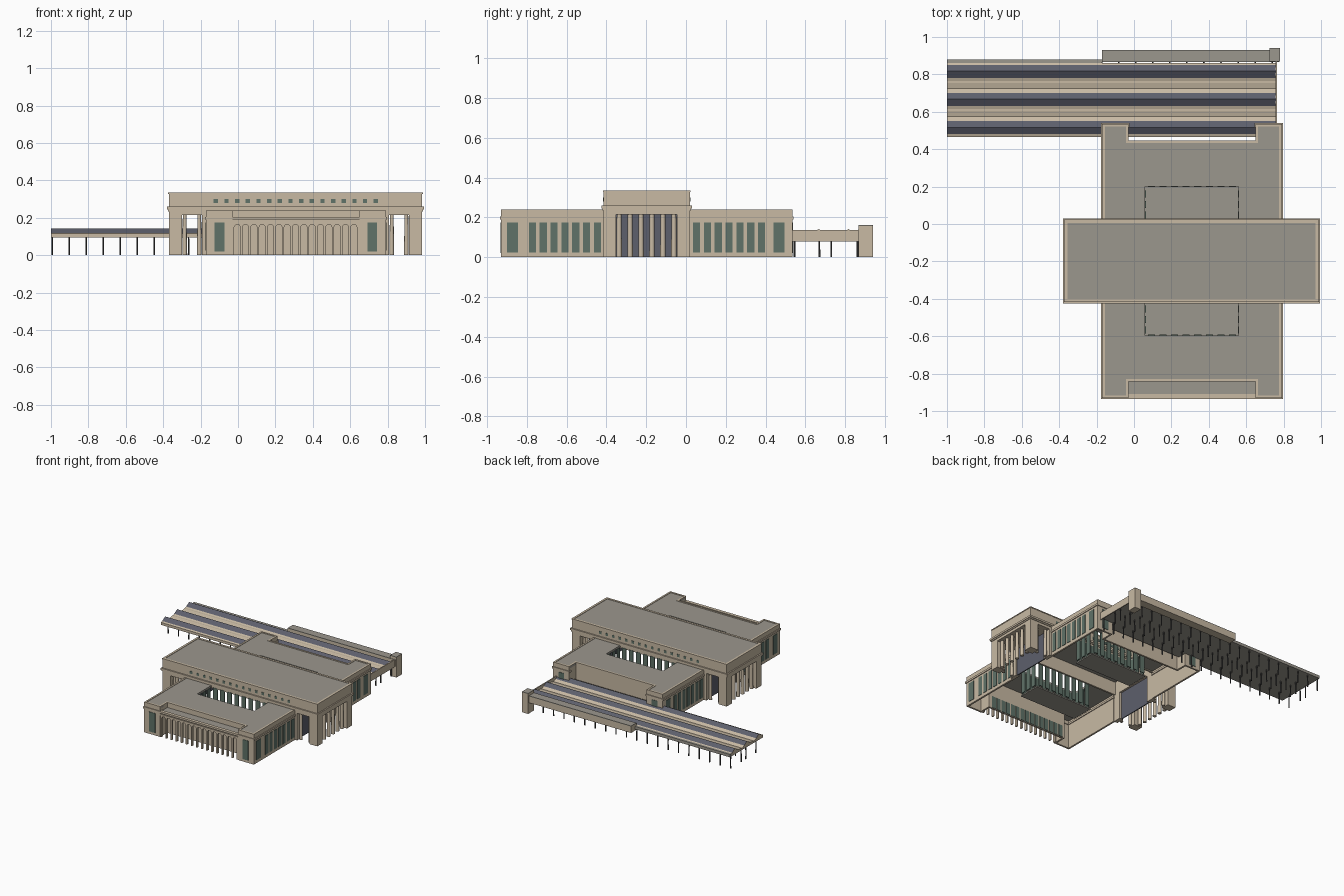
import bpy, bmesh, math
from mathutils import Matrix, Vector

cube = bpy.data.objects.get("Cube")
if cube:
    bpy.data.objects.remove(cube, do_unlink=True)


def material(name, rgb):
    m = bpy.data.materials.new(name)
    m.use_nodes = True
    m.diffuse_color = (*rgb, 1)
    m.node_tree.nodes["Principled BSDF"].inputs["Base Color"].default_value = (*rgb, 1)
    return m


STONE = material("warm limestone", (0.58, 0.49, 0.37))
ROOF = material("grey roof", (0.33, 0.31, 0.27))
GLASS = material("green glass", (0.115, 0.17, 0.14))
SLATE = material("blue slate", (0.11, 0.115, 0.15))
IRON = material("dark iron", (0.06, 0.06, 0.06))


def finish(name, bm, *mats):
    me = bpy.data.meshes.new(name)
    bmesh.ops.recalc_face_normals(bm, faces=bm.faces)
    bm.to_mesh(me)
    bm.free()
    for m in mats:
        me.materials.append(m)
    ob = bpy.data.objects.new(name, me)
    bpy.context.collection.objects.link(ob)
    return ob


def boxes(name, mat, *bounds):
    """One object from boxes given as (x0, x1, y0, y1, z0, z1)."""
    bm = bmesh.new()
    for x0, x1, y0, y1, z0, z1 in bounds:
        mid = Vector((x0 + x1, y0 + y1, z0 + z1)) / 2
        size = Matrix.Diagonal((x1 - x0, y1 - y0, z1 - z0, 1))
        bmesh.ops.create_cube(bm, size=1, matrix=Matrix.Translation(mid) @ size)
    return finish(name, bm, mat)


def frame(x0, x1, y0, y1, hole, z0, z1):
    """Four boxes around a rectangular hole."""
    a, b, c, d = hole
    return [(x0, a, y0, y1, z0, z1), (b, x1, y0, y1, z0, z1),
            (a, b, y0, c, z0, z1), (a, b, d, y1, z0, z1)]


def prism(name, pts, axis, start, length, *mats):
    """Extrude a profile along x or y."""
    bm = bmesh.new()
    to3 = (lambda p: (start, p[0], p[1])) if axis == "x" else (lambda p: (p[0], start, p[1]))
    face = bm.faces.new([bm.verts.new(to3(p)) for p in pts])
    ext = bmesh.ops.extrude_face_region(bm, geom=[face])
    vec = (length, 0, 0) if axis == "x" else (0, length, 0)
    bmesh.ops.translate(bm, vec=vec, verts=[v for v in ext["geom"] if isinstance(v, bmesh.types.BMVert)])
    return finish(name, bm, *mats)


def columns(name, mat, spots, r, height, sides=12):
    bm = bmesh.new()
    for x, y in spots:
        bmesh.ops.create_cone(bm, cap_ends=True, segments=sides, radius1=r, radius2=r * 0.85,
                              depth=height, matrix=Matrix.Translation((x, y, height / 2)))
    ob = finish(name, bm, mat)
    for p in ob.data.polygons:
        p.use_smooth = abs(p.normal.z) < 0.5
    return ob


W, E, S, N = -0.17, 0.79, -0.93, 0.535      # low block
HS, HN, HW, HE = -0.415, 0.02, -0.37, 0.985  # great hall
IW, IE = -0.03, 0.65                         # inner edges of corner pavilions
TOP, T = 0.24, 0.014
MID = (HW + HE) / 2


def flip(x0, x1):
    return 2 * MID - x1, 2 * MID - x0


# Low block walls, pavilions and cornices
walls, cornice = [], []
for y0, y1 in ((S, HS), (HN, N)):
    for x0, x1 in ((W, W + T), (E - T, E)):
        walls.append((x0, x1, y0, y1, 0, TOP))
        cornice.append((x0 - 0.006, x1 + 0.006, y0 - 0.006, y1 + 0.006, 0.19, 0.205))
for y, back, s in ((S, -0.828, 1), (N, 0.432, -1)):
    for x0, x1 in ((W, IW), (IE, E)):
        ya, yb = sorted((y, y + s * T))
        walls.append((x0, x1, ya, yb, 0, TOP))
        cornice.append((x0 - 0.006, x1 + 0.006, ya - 0.006, yb + 0.006, 0.19, 0.205))
    for x0, x1 in ((IW - T, IW), (IE, IE + T)):
        walls.append((x0, x1, min(y, back), max(y, back), 0, TOP))
    walls.append((IW, IE, min(back, back - s * T), max(back, back - s * T), 0, TOP))
boxes("low_block_walls", STONE, *walls)
boxes("low_block_cornice", STONE, *cornice)

# Low roofs with open courts
courts = ((0.06, 0.56, -0.595, HS), (0.06, 0.56, HN, 0.2))
Z = (0.222, TOP - 0.003)
roofs = frame(W + T, E - T, -0.828, HS, courts[0], *Z)[:3] + frame(W + T, E - T, HN, 0.432, courts[1], *Z)[:2]
roofs.append((0.06, 0.56, 0.2, 0.432, *Z))
for x0, x1 in ((W + T, IW), (IE, E - T)):
    roofs += [(x0, x1, S + T, -0.828, *Z), (x0, x1, 0.432, N - T, *Z)]
boxes("low_roofs", ROOF, *roofs)
boxes("court_floors", ROOF, *[(*c, 0.02, 0.03) for c in courts])
boxes("arcade_roof", ROOF, (IW, IE, -0.915, -0.828, 0.188, 0.2))

# Court windows
panes = []
for x0, x1, y0, y1 in courts:
    for i in range(8):
        x = x0 + 0.014 + i * 0.062
        panes += [(x, x + 0.038, y - 0.003, y + 0.003, 0.04, 0.222) for y in (y0, y1)]
    for i in range(3):
        y = y0 + 0.01 + i * 0.056
        panes += [(x - 0.003, x + 0.003, y, y + 0.038, 0.04, 0.222) for x in (x0, x1)]
boxes("court_windows", GLASS, *panes)

# Front arcade with round arches
BAYS, PITCH, R = 15, 0.0445, 0.0165
first = MID - PITCH * (BAYS - 1) / 2
outline = [(IW, 0)]
for i in range(BAYS):
    c = first + i * PITCH
    outline.append((c - R, 0))
    for k in range(9):
        a = math.pi * (1 - k / 8)
        outline.append((c + R * math.cos(a), 0.148 + R * math.sin(a)))
    outline.append((c + R, 0))
outline += [(IE, 0), (IE, 0.2), (IW, 0.2)]
prism("front_arcade", outline, "y", S + 0.004, 0.018, STONE)
boxes("arcade_cornice", STONE, (IW, IE, S - 0.006, S + 0.02, 0.19, 0.205),
      (IW, IE, S - 0.001, S + 0.02, 0.172, 0.182))

# Windows of the low block
panes = []
for i in range(BAYS):
    c = first + i * PITCH
    panes += [(c - R, c + R, -0.833, -0.825, 0.003, 0.097), (c - R, c + R, 0.43, 0.436, 0.02, 0.17)]
for x0, x1 in ((-0.125, -0.073), (0.692, 0.742)):
    panes += [(x0, x1, y - 0.003, y + 0.003, 0.02, 0.175) for y in (S, N)]
rows = [(-0.9, -0.845), (0.44, 0.495)]
for start in (-0.79, 0.035):
    rows += [(start + i * 0.0545, start + i * 0.0545 + 0.036) for i in range(7)]
for y0, y1 in rows:
    panes += [(x - 0.003, x + 0.003, y0, y1, 0.025, 0.175) for x in (W, E)]
boxes("low_block_windows", GLASS, *panes)

# Great hall upper walls, cornices and roof
HT = 0.335
boxes("hall_upper_walls", STONE, *frame(HW, HE, HS, HN, (HW + T, HE - T, HS + T, HN - T), 0.215, HT))
boxes("hall_cornice", STONE,
      *frame(HW - 0.01, HE + 0.01, HS - 0.01, HN + 0.01, (HW, HE, HS, HN), 0.245, 0.26),
      *frame(HW - 0.005, HE + 0.005, HS - 0.005, HN + 0.005, (HW, HE, HS, HN), 0.235, 0.245),
      *frame(HW - 0.003, HE + 0.003, HS - 0.003, HN + 0.003, (HW, HE, HS, HN), 0.328, HT))
boxes("hall_roof", ROOF, (HW + T, HE - T, HS + T, HN - T, 0.318, 0.332))
boxes("hall_clerestory", GLASS, *[(-0.13 + i * 0.057, -0.107 + i * 0.057, y - 0.003, y + 0.003, 0.28, 0.3)
                                  for i in range(16) for y in (HS, HN)])

# Porticoes at both hall ends: piers, ceiling, glazed screen
piers, ceilings, screens, shafts, side_shafts = [], [], [], [], []
for swap in (False, True):
    fx = flip if swap else (lambda a, b: (a, b))
    for y0, y1 in ((HS, -0.352), (-0.045, HN)):
        piers.append((*fx(0.915, HE), y0, y1, 0, 0.22))
        piers.append((*fx(E - T, 0.808), y0, y1, 0, 0.22))
    piers.append((*fx(E - T, 0.808), HS + T, HN - T, 0.215, 0.32))
    ceilings.append((*fx(0.8, HE - T), HS + T, HN - T, 0.215, 0.225))
    screens.append((*fx(0.792, 0.8), -0.352, -0.045, 0, 0.215))
    for i in range(6):
        shafts.append((fx(0.952, 0.952)[0], -0.336 + i * 0.055))
    for x in (0.822, 0.9):
        side_shafts += [(fx(x, x)[0], y) for y in (-0.385, -0.012)]
boxes("portico_piers", STONE, *piers)
boxes("portico_ceilings", STONE, *ceilings)
boxes("portico_screens", SLATE, *screens)
columns("portico_columns", STONE, shafts, 0.014, 0.216)
columns("portico_side_columns", STONE, side_shafts, 0.012, 0.216)

# Ridged platform canopy
prof = [(0.465, 0.095)]
for k in range(3):
    y = 0.465 + k * 0.15
    prof += [(y, 0.115), (y + 0.015, 0.12), (y + 0.052, 0.142), (y + 0.085, 0.12),
             (y + 0.11, 0.108), (y + 0.14, 0.115)]
prof += [(0.862, 0.113), (0.862, 0.095)]
prof = [p for p in prof if p[0] <= 0.862]
canopy = prism("platform_canopy", prof, "x", -1, 1.76, STONE, SLATE, ROOF)
for p in canopy.data.polygons:
    if abs(p.normal.x) < 0.5:
        if p.normal.z < -0.5:
            p.material_index = 2
        elif p.center.z > 0.125:
            p.material_index = 1

# Platform edge, end beam and end tower
boxes("canopy_edge", ROOF, (-1, W, 0.86, 0.88, 0.095, 0.118))
boxes("canopy_end_beam", STONE, (0.757, 0.765, 0.465, 0.87, 0.08, 0.137))
boxes("rear_gallery", STONE, (W, 0.775, 0.865, 0.93, 0.085, 0.135))
boxes("rear_gallery_roof", ROOF, (W, 0.775, 0.865, 0.93, 0.135, 0.14))
boxes("end_tower", STONE, (0.725, 0.78, 0.868, 0.94, 0, 0.158))
boxes("end_tower_roof", ROOF, (0.725, 0.78, 0.868, 0.94, 0.158, 0.162))
columns("canopy_posts", IRON, [(-0.994 + i * 0.0912, y) for i in range(20)
                               for y in (0.545, 0.67, 0.73, 0.862)], 0.005, 0.1, 6)
